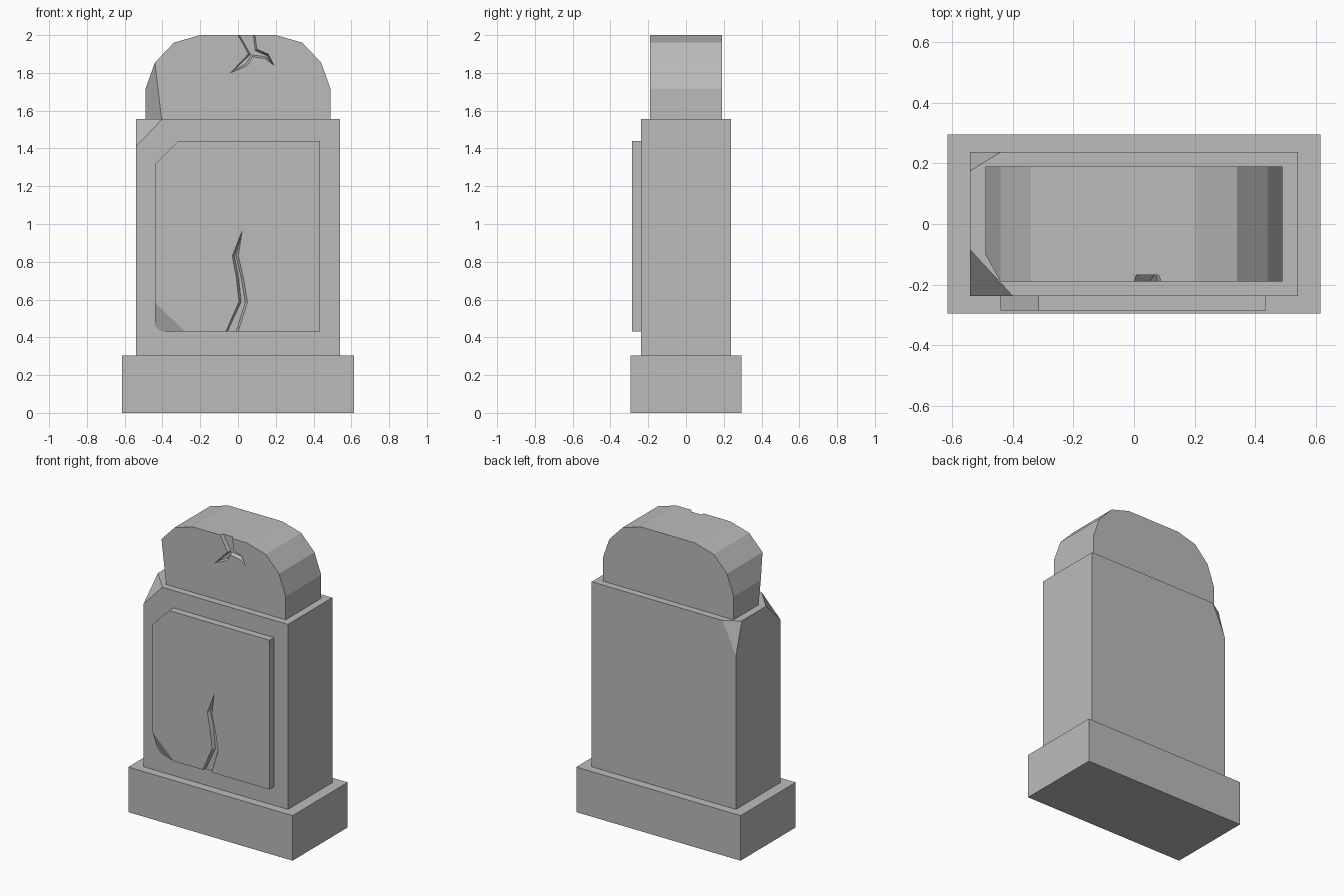
import bpy
import bmesh
from mathutils import Vector

old = bpy.data.objects.get("Cube")
if old:
    bpy.data.objects.remove(old, do_unlink=True)

stone = bpy.data.materials.new("grey_stone")
stone.use_nodes = True
grey = (0.5, 0.5, 0.5, 1)
stone.diffuse_color = grey
bsdf = next(n for n in stone.node_tree.nodes if n.type == 'BSDF_PRINCIPLED')
bsdf.inputs["Base Color"].default_value = grey
bsdf.inputs["Roughness"].default_value = 0.9


def loft(name, rings, chips=()):
    """Close a stack of equal rings into a solid, then slice off chipped corners."""
    bm = bmesh.new()
    loops = [[bm.verts.new(p) for p in ring] for ring in rings]
    for a, b in zip(loops, loops[1:]):
        for i in range(len(a)):
            j = (i + 1) % len(a)
            bm.faces.new((a[i], a[j], b[j], b[i]))
    bm.faces.new(loops[0])
    bm.faces.new(loops[-1])
    centre = sum((v.co for v in bm.verts), Vector()) / len(bm.verts)
    for chip in chips:
        p, q, r = map(Vector, chip)
        normal = (q - p).cross(r - p).normalized()
        if normal.dot(centre - p) > 0:
            normal = -normal
        cut = bmesh.ops.bisect_plane(
            bm, geom=bm.verts[:] + bm.edges[:] + bm.faces[:], dist=0.0001,
            plane_co=p, plane_no=normal, clear_outer=True)
        edges = [e for e in cut["geom_cut"] if isinstance(e, bmesh.types.BMEdge)]
        bmesh.ops.holes_fill(bm, edges=edges, sides=0)
    bmesh.ops.recalc_face_normals(bm, faces=bm.faces[:])
    mesh = bpy.data.meshes.new(name)
    bm.to_mesh(mesh)
    bm.free()
    mesh.materials.append(stone)
    obj = bpy.data.objects.new(name, mesh)
    bpy.context.collection.objects.link(obj)
    return obj


def slab(name, outline, front, back, chips=()):
    """Extrude a front outline through the depth."""
    rings = [[(x, y, z) for x, z in outline] for y in (front, back)]
    return loft(name, rings, chips)


def box(name, half_x, half_y, low, high, chips=()):
    outline = [(-half_x, low), (half_x, low), (half_x, high), (-half_x, high)]
    return slab(name, outline, -half_y, half_y, chips)


def carve_crack(target, outline, front, depth, slope):
    """Cut a groove with sloping walls; the outline runs clockwise from the front."""
    pts = [Vector(p) for p in outline]
    floor = []
    for i, p in enumerate(pts):
        d = (p - pts[i - 1]).normalized() + (pts[(i + 1) % len(pts)] - p).normalized()
        d.normalize()
        floor.append(p + Vector((d.y, -d.x)) * slope)
    rings = [[(p.x, y, p.y) for p in ring] for ring, y in
             ((pts, front - 0.05), (pts, front), (floor, front + depth))]
    cutter = loft("crack_cutter", rings)
    cutter.hide_render = True
    mod = target.modifiers.new("crack", 'BOOLEAN')
    mod.operation = 'DIFFERENCE'
    mod.solver = 'EXACT'
    mod.object = cutter
    bpy.context.view_layer.update()
    graph = bpy.context.evaluated_depsgraph_get()
    carved = bpy.data.meshes.new_from_object(target.evaluated_get(graph))
    target.modifiers.clear()
    target.data = carved
    bpy.data.objects.remove(cutter, do_unlink=True)


# Plinth
box("plinth", 0.615, 0.295, 0, 0.305)

# Main block with two broken top corners
top = 1.557
box("main_block", 0.54, 0.237, 0.305, top, [
    ((-0.54, -0.085, top), (-0.40, -0.237, top), (-0.54, -0.237, 1.41)),
    ((-0.54, 0.175, top), (-0.44, 0.237, top), (-0.54, 0.237, 1.345)),
])

# Raised front panel with a cut top corner, a chipped bottom corner and a crack
face = -0.285
panel = slab("front_panel", [
    (-0.44, 0.43), (0.435, 0.43), (0.435, 1.44), (-0.315, 1.44), (-0.44, 1.315),
], face, -0.237, [
    ((-0.44, face, 0.585), (-0.28, face, 0.43), (-0.44, -0.237, 0.46)),
])
carve_crack(panel, [
    (-0.086, 0.38), (0.005, 0.59), (-0.008, 0.71), (-0.03, 0.83), (0.022, 0.965),
    (0.002, 0.83), (0.03, 0.71), (0.05, 0.585), (-0.015, 0.38),
], face, 0.02, 0.012)

# Rounded headstone cap with a chipped side and a forked crack
half = [(0.49, top), (0.49, 1.715), (0.44, 1.855), (0.34, 1.96), (0.2, 2.0)]
cap = slab("cap", half + [(-x, z) for x, z in reversed(half)], -0.19, 0.19, [
    ((-0.44, -0.19, 1.855), (-0.405, -0.19, top), (-0.49, -0.10, 1.715)),
])
carve_crack(cap, [
    (-0.033, 2.06), (0.082, 2.06), (0.10, 1.925), (0.16, 1.90), (0.19, 1.84),
    (0.145, 1.875), (0.077, 1.885), (0.05, 1.84), (-0.04, 1.80), (0.055, 1.90),
], -0.19, 0.022, 0.011)
